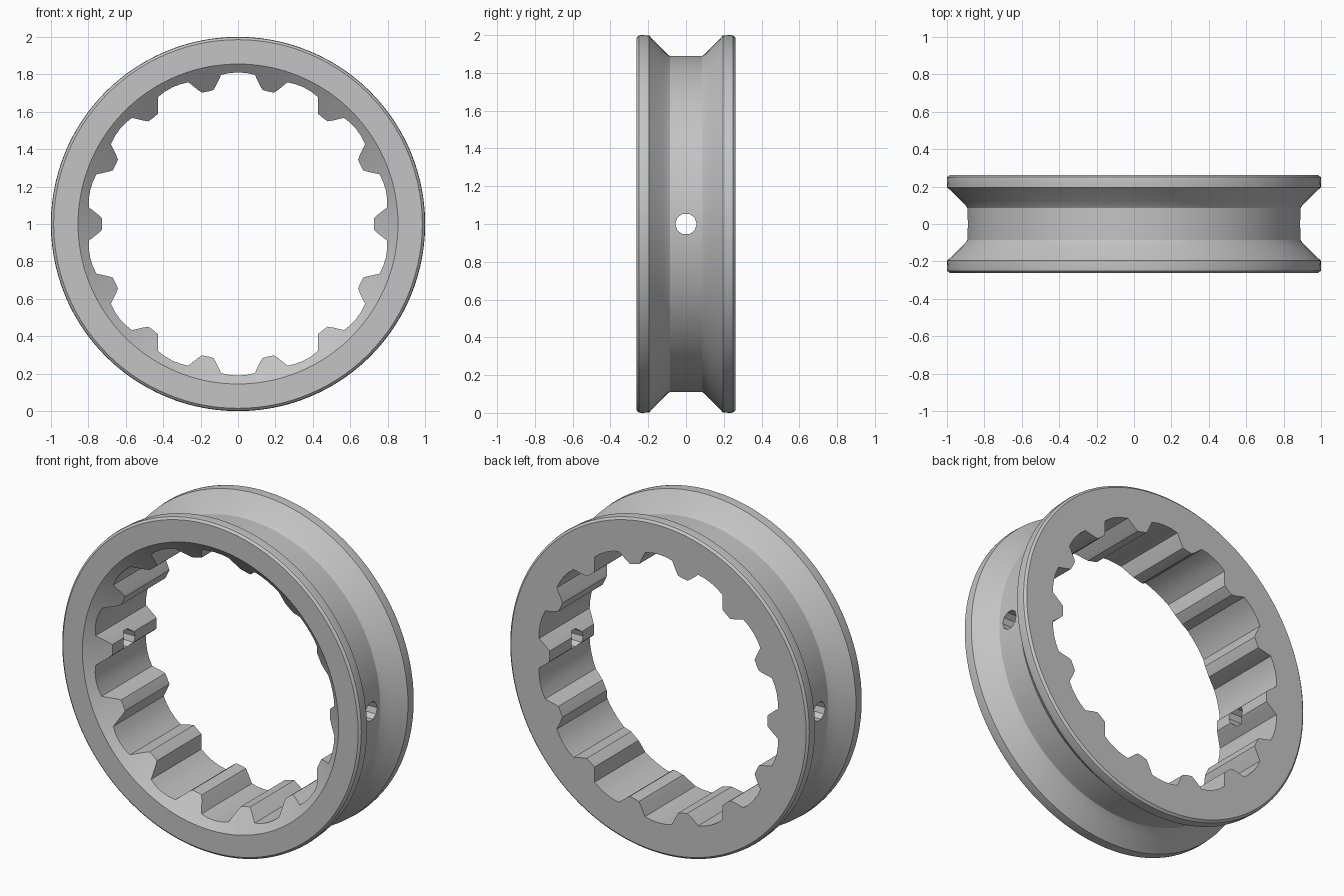
import bpy, bmesh, math

if "Cube" in bpy.data.objects:
    bpy.data.objects.remove(bpy.data.objects["Cube"])

TEETH = 14
PITCH = 360 / TEETH
HALF_W = 0.262          # half width of the ring along y

steel = bpy.data.materials.new("grey steel")
steel.diffuse_color = (0.55, 0.55, 0.55, 1)
steel.use_nodes = True
steel.node_tree.nodes["Principled BSDF"].inputs["Base Color"].default_value = steel.diffuse_color

# Outer profile (radius, y): two flanges with a sloped groove between them
half = [(0.985, 0.262), (0.998, 0.25), (1.0, 0.235), (0.998, 0.195), (0.975, 0.175),
        (0.925, 0.125), (0.9, 0.1), (0.89, 0.085)]
outer = [(r, -y) for r, y in half] + [(r, y) for r, y in reversed(half)]

# One tooth pitch (degrees from tooth centre, inner radius)
tooth = [(-6.4, 0.802), (-3.8, 0.748), (-2.5, 0.728), (0, 0.726), (2.5, 0.728), (3.8, 0.748),
         (6.4, 0.802), (9.6, 0.808), (PITCH / 2, 0.81), (PITCH - 9.6, 0.808)]


def section(inner_r):
    """Closed cross-section; the conical front mouth cuts back the tooth ends."""
    mouth_y = -HALF_W + (0.855 - inner_r) * 0.8
    return outer + [(inner_r, HALF_W), (inner_r, mouth_y), (0.855, -HALF_W)]


# Splined sleeve ring
bm = bmesh.new()
columns = []
for i in range(TEETH):
    for deg, r_in in tooth:
        a = math.radians(i * PITCH + deg)
        columns.append([bm.verts.new((r * math.cos(a), y, 1 + r * math.sin(a)))
                        for r, y in section(r_in)])
count, size = len(columns), len(columns[0])
for i in range(count):
    a, b = columns[i], columns[(i + 1) % count]
    for j in range(size):
        k = (j + 1) % size
        bm.faces.new((a[j], a[k], b[k], b[j]))
bmesh.ops.recalc_face_normals(bm, faces=bm.faces)
mesh = bpy.data.meshes.new("splined_ring")
bm.to_mesh(mesh)
bm.free()
ring = bpy.data.objects.new("splined_ring", mesh)
bpy.context.collection.objects.link(ring)
mesh.materials.append(steel)

# Radial pin holes on both sides, drilled through along x
bpy.ops.mesh.primitive_cylinder_add(vertices=10, radius=0.057, depth=2.4,
                                    location=(0, 0, 1), rotation=(0, math.pi / 2, 0))
drill = bpy.context.object
drill.name = "pin_hole_cutter"
drill.data.materials.append(steel)
cut = ring.modifiers.new("pin_holes", 'BOOLEAN')
cut.operation = 'DIFFERENCE'
cut.solver = 'EXACT'
cut.object = drill
bpy.ops.object.select_all(action='DESELECT')
ring.select_set(True)
bpy.context.view_layer.objects.active = ring
bpy.ops.object.modifier_apply(modifier=cut.name)
bpy.data.objects.remove(drill)

bpy.ops.object.shade_smooth_by_angle(angle=math.radians(25))
